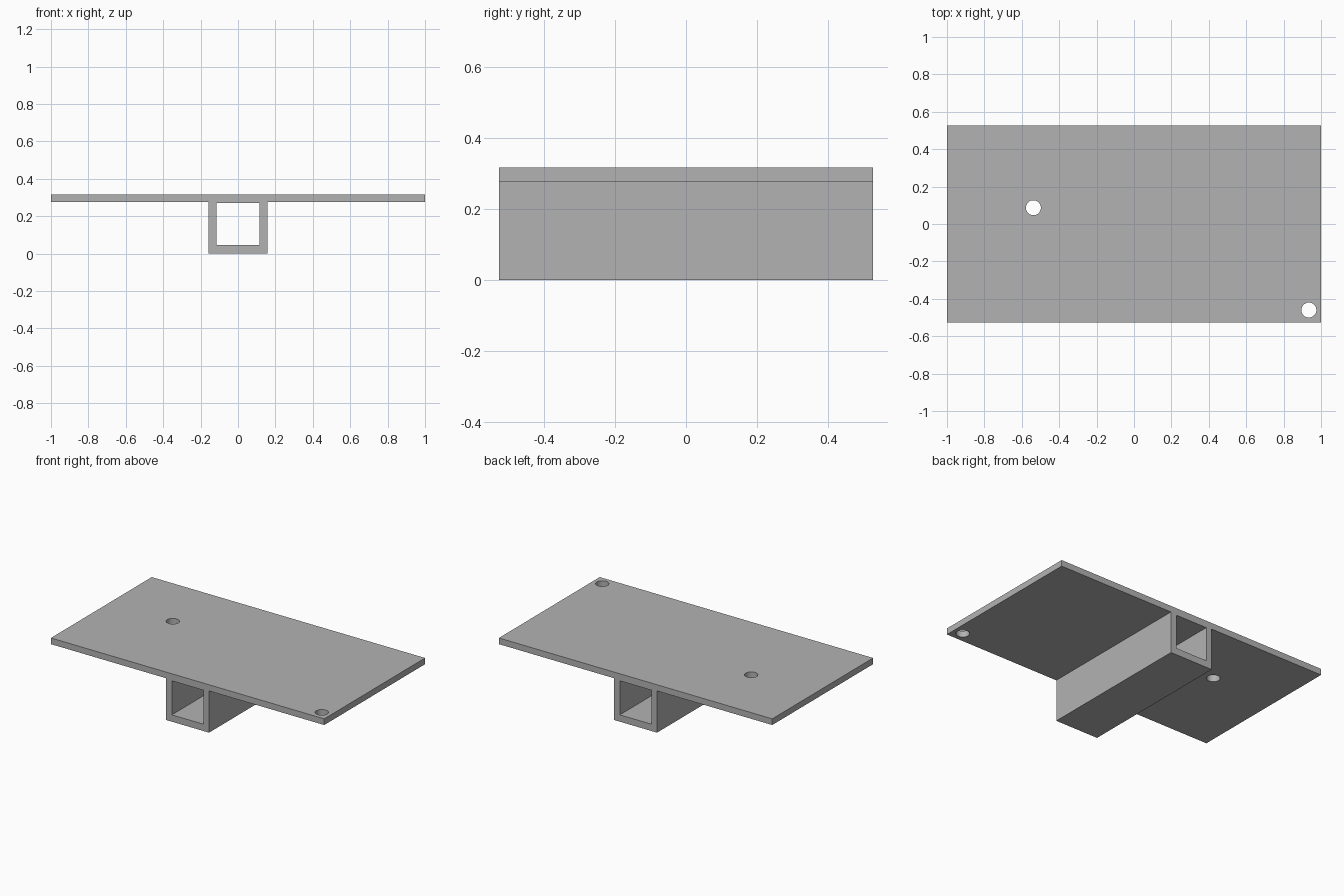
import bpy
import bmesh
from mathutils import Matrix

cube = bpy.data.objects.get("Cube")
if cube:
    bpy.data.objects.remove(cube, do_unlink=True)

LENGTH = 1.054                 # depth along y
PLATE_Z, TOP_Z = 0.276, 0.317  # underside and top of the plate
TUBE_X = 0.157                 # half width of the square tube

grey = bpy.data.materials.new("plain grey")
grey.use_nodes = True
grey.diffuse_color = (0.45, 0.45, 0.45, 1)
grey.node_tree.nodes["Principled BSDF"].inputs["Base Color"].default_value = grey.diffuse_color


def add_object(name, bm):
    bmesh.ops.recalc_face_normals(bm, faces=bm.faces)
    mesh = bpy.data.meshes.new(name)
    bm.to_mesh(mesh)
    bm.free()
    mesh.materials.append(grey)
    obj = bpy.data.objects.new(name, mesh)
    bpy.context.collection.objects.link(obj)
    return obj


def extrude_profile(name, points, length):
    """Extrude an x-z outline along y, centred on y = 0."""
    bm = bmesh.new()
    face = bm.faces.new([bm.verts.new((x, -length / 2, z)) for x, z in points])
    result = bmesh.ops.extrude_face_region(bm, geom=[face])
    verts = [v for v in result["geom"] if isinstance(v, bmesh.types.BMVert)]
    bmesh.ops.translate(bm, verts=verts, vec=(0, length, 0))
    return add_object(name, bm)


def hole_cutter(name, x, y):
    bm = bmesh.new()
    bmesh.ops.create_cone(bm, cap_ends=True, segments=48, radius1=0.04, radius2=0.04,
                          depth=0.2, matrix=Matrix.Translation((x, y, TOP_Z)))
    return add_object(name, bm)


# Plate and square tube as one T-shaped solid
half = [(TUBE_X, 0), (TUBE_X, PLATE_Z), (1, PLATE_Z), (1, TOP_Z)]
outline = half + [(-x, z) for x, z in reversed(half)]
bracket = extrude_profile("plate_with_tube", outline, LENGTH)

# Tube bore and the two round plate holes
bore = [(-0.115, 0.045), (0.115, 0.045), (0.115, 0.27), (-0.115, 0.27)]
cutters = [
    extrude_profile("tube_bore_cutter", bore, LENGTH + 0.2),
    hole_cutter("inner_hole_cutter", -0.538, 0.087),
    hole_cutter("corner_hole_cutter", 0.935, -0.46),
]
bpy.context.view_layer.objects.active = bracket
for cutter in cutters:
    cut = bracket.modifiers.new(cutter.name, "BOOLEAN")
    cut.operation = "DIFFERENCE"
    cut.solver = "EXACT"
    cut.object = cutter
    bpy.ops.object.modifier_apply(modifier=cut.name)
    bpy.data.objects.remove(cutter, do_unlink=True)

# Smooth hole walls, crisp edges elsewhere
bpy.ops.object.select_all(action="DESELECT")
bracket.select_set(True)
bpy.ops.object.shade_smooth_by_angle()
